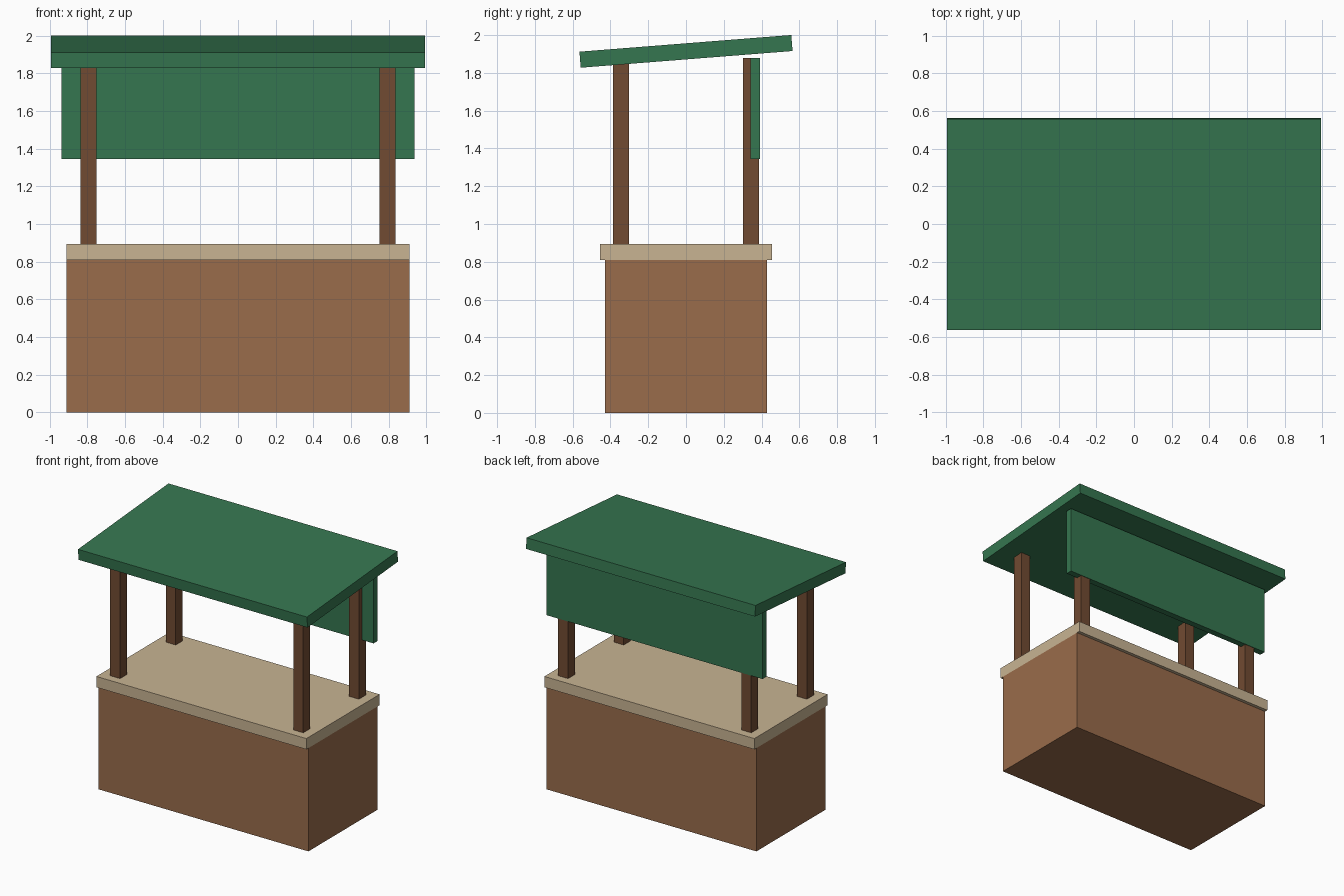
import bpy
import math

default_cube = bpy.data.objects.get("Cube")
if default_cube:
    bpy.data.objects.remove(default_cube, do_unlink=True)


def material(name, rgb):
    mat = bpy.data.materials.new(name)
    mat.use_nodes = True
    color = (*rgb, 1)
    mat.diffuse_color = color
    mat.node_tree.nodes["Principled BSDF"].inputs["Base Color"].default_value = color
    return mat


def box(name, size, center, mat, tilt=0):
    bpy.ops.mesh.primitive_cube_add(size=1, location=center)
    obj = bpy.context.object
    obj.name = obj.data.name = name
    obj.scale = size
    bpy.ops.object.transform_apply(location=False, rotation=False, scale=True)
    obj.rotation_euler.x = tilt
    obj.data.materials.append(mat)
    return obj


def box_between(name, width, depth, bottom, top, mat, x=0, y=0):
    return box(name, (width, depth, top - bottom), (x, y, (bottom + top) / 2), mat)


wood = material("warm brown wood", (0.32, 0.15, 0.07))
dark_wood = material("dark brown wood", (0.165, 0.07, 0.032))
pale_wood = material("pale tan wood", (0.58, 0.455, 0.29))
green = material("green canopy", (0.036, 0.182, 0.08))

# Stall base and overhanging counter
box_between("base", 1.822, 0.856, 0, 0.81, wood)
box_between("counter", 1.822, 0.908, 0.81, 0.895, pale_wood)

# Four corner posts running through the base
for side, x in (("left", 0.795), ("right", -0.795)):
    for end, y in (("front", -0.345), ("back", 0.345)):
        box_between(f"{end}_{side}_post", 0.085, 0.085, 0.001, 1.88, dark_wood, x, y)

# Hanging panel at the back
box_between("back_panel", 1.876, 0.05, 1.345, 1.88, green, y=0.366)

# Sloping roof, lower at the front
box("roof", (1.987, 1.125, 0.085), (0, 0, 1.914), green, tilt=math.radians(4.5))
